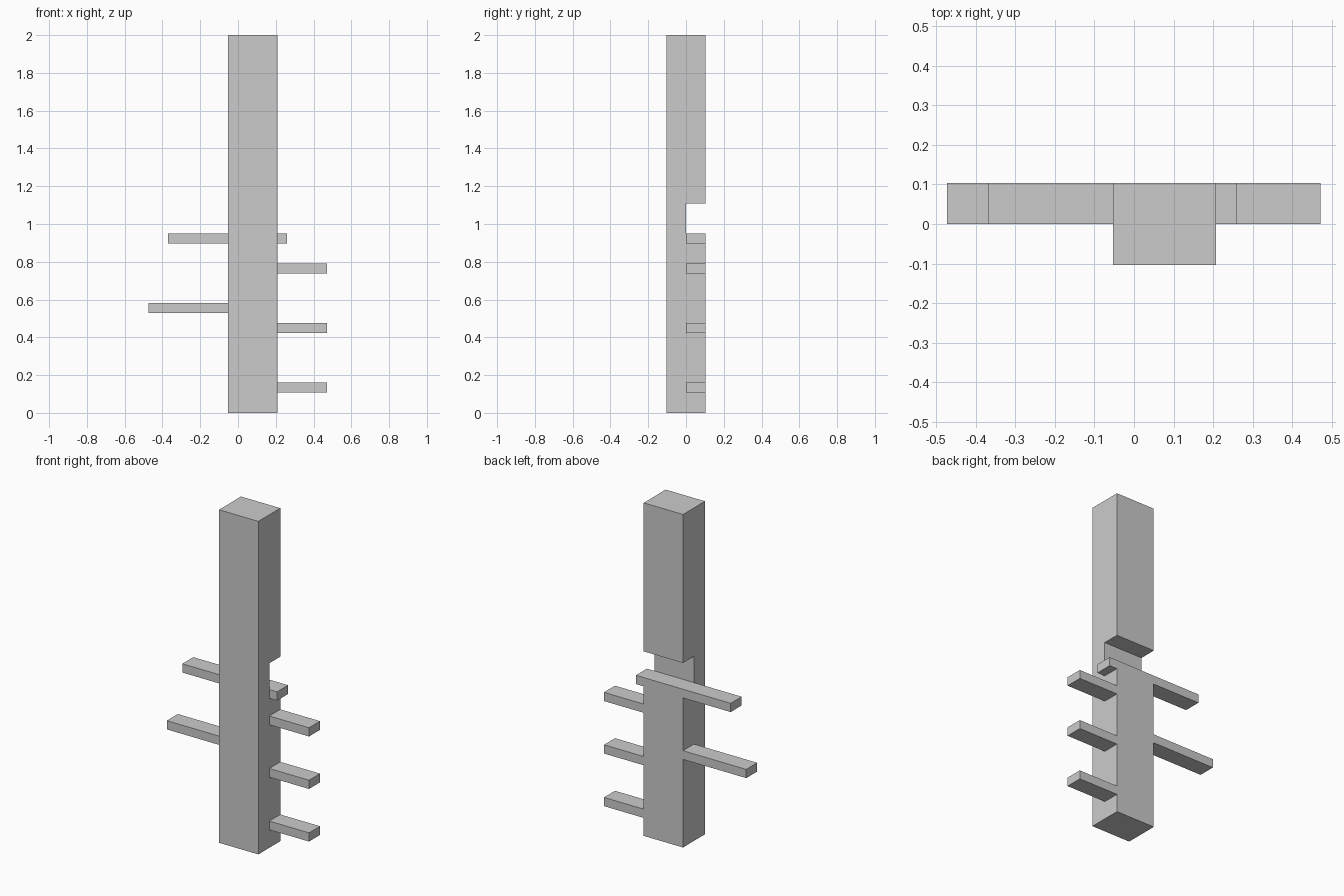
import bpy
import bmesh

if "Cube" in bpy.data.objects:
    bpy.data.objects.remove(bpy.data.objects["Cube"])

X0, X1 = -0.053, 0.208    # post sides
BACK, MID = 0.104, 0.0    # rear face and notch depth
T = 0.0525                # rung thickness


def finish(bm, name):
    bmesh.ops.recalc_face_normals(bm, faces=bm.faces[:])
    mesh = bpy.data.meshes.new(name)
    bm.to_mesh(mesh)
    bm.free()
    bpy.context.collection.objects.link(bpy.data.objects.new(name, mesh))


def extrude_profile(name, profile, x0, x1):
    """Extrude a closed (y, z) profile along x."""
    bm = bmesh.new()
    face = bm.faces.new([bm.verts.new((x0, y, z)) for y, z in profile])
    result = bmesh.ops.extrude_face_region(bm, geom=[face], use_keep_orig=True)
    verts = [v for v in result["geom"] if isinstance(v, bmesh.types.BMVert)]
    bmesh.ops.translate(bm, verts=verts, vec=(x1 - x0, 0, 0))
    finish(bm, name)


def rung(name, x0, x1, z):
    extrude_profile(name, [(MID, z), (BACK, z), (BACK, z + T), (MID, z + T)], x0, x1)


# Upright post with a notch in its rear face
extrude_profile("post", [(-BACK, 0), (BACK, 0), (BACK, 0.898), (MID, 0.898),
                         (MID, 1.108), (BACK, 1.108), (BACK, 2), (-BACK, 2)], X0, X1)

# Cross bar resting in the bottom of the notch
rung("cross_bar", -0.37, 0.26, 0.898)

# Short rungs on the right, long rung on the left
for i, z in enumerate((0.108, 0.424, 0.739)):
    rung(f"right_rung_{i + 1}", X1, 0.472, z)
rung("left_rung", -0.473, X0, 0.529)
